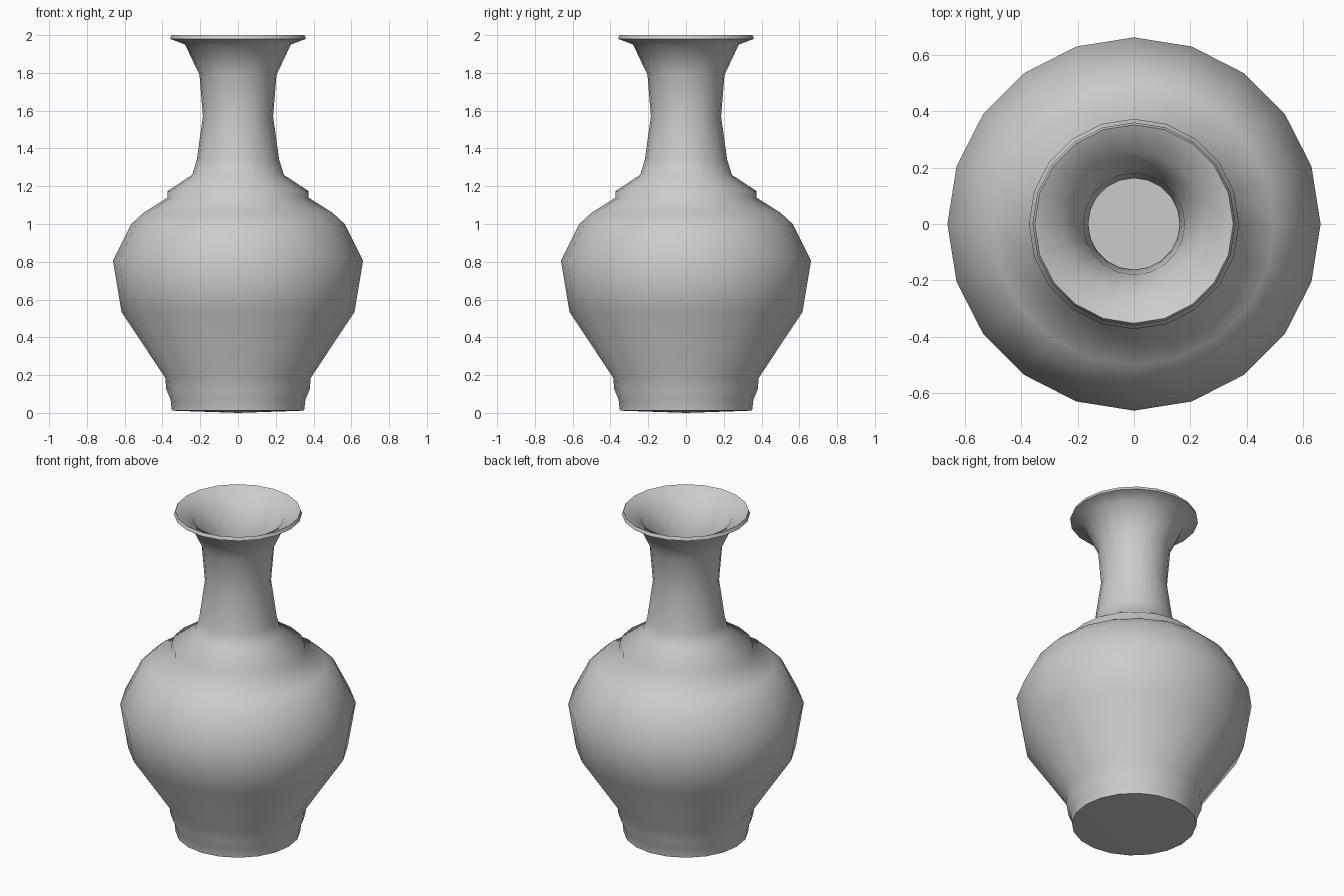
import bpy, bmesh, math

if "Cube" in bpy.data.objects:
    bpy.data.objects.remove(bpy.data.objects["Cube"])

SIDES = 20

# Outer wall from the foot up to the lip, as (radius, height)
outer = [(0.35, 0.012), (0.357, 0.07), (0.38, 0.125), (0.385, 0.185),
         (0.617, 0.535), (0.662, 0.805), (0.565, 1.0), (0.50, 1.06),
         (0.373, 1.14), (0.373, 1.175), (0.243, 1.26), (0.218, 1.34),
         (0.186, 1.57), (0.204, 1.79), (0.28, 1.95), (0.345, 1.975),
         (0.36, 1.98), (0.352, 2.0)]
# Inner wall from the lip down to the floor
inner = [(0.348, 1.998), (0.255, 1.95), (0.18, 1.79), (0.162, 1.57),
         (0.195, 1.34), (0.22, 1.25), (0.34, 1.14), (0.535, 0.985),
         (0.635, 0.80), (0.59, 0.54), (0.36, 0.19), (0.33, 0.04)]


def lathe(name, profile, base_z, floor_z):
    """Spin a profile about z and close it with a base and a floor."""
    bm = bmesh.new()
    rings = []
    for r, z in profile:
        rings.append([bm.verts.new((r * math.cos(2 * math.pi * i / SIDES),
                                    r * math.sin(2 * math.pi * i / SIDES), z))
                      for i in range(SIDES)])
    for a, b in zip(rings, rings[1:]):
        for i in range(SIDES):
            j = (i + 1) % SIDES
            bm.faces.new((a[i], a[j], b[j], b[i]))
    for ring, z in ((rings[0], base_z), (rings[-1], floor_z)):
        centre = bm.verts.new((0, 0, z))
        for i in range(SIDES):
            bm.faces.new((ring[i], centre, ring[(i + 1) % SIDES]))
    bmesh.ops.recalc_face_normals(bm, faces=bm.faces)
    mesh = bpy.data.meshes.new(name)
    bm.to_mesh(mesh)
    bm.free()
    obj = bpy.data.objects.new(name, mesh)
    bpy.context.collection.objects.link(obj)
    return obj


# Hollow vase with smooth sides and crisp foot and lip
vase = lathe("vase", outer + inner, 0.0, 0.04)
bpy.context.view_layer.objects.active = vase
vase.select_set(True)
bpy.ops.object.shade_smooth_by_angle(angle=math.radians(60))
